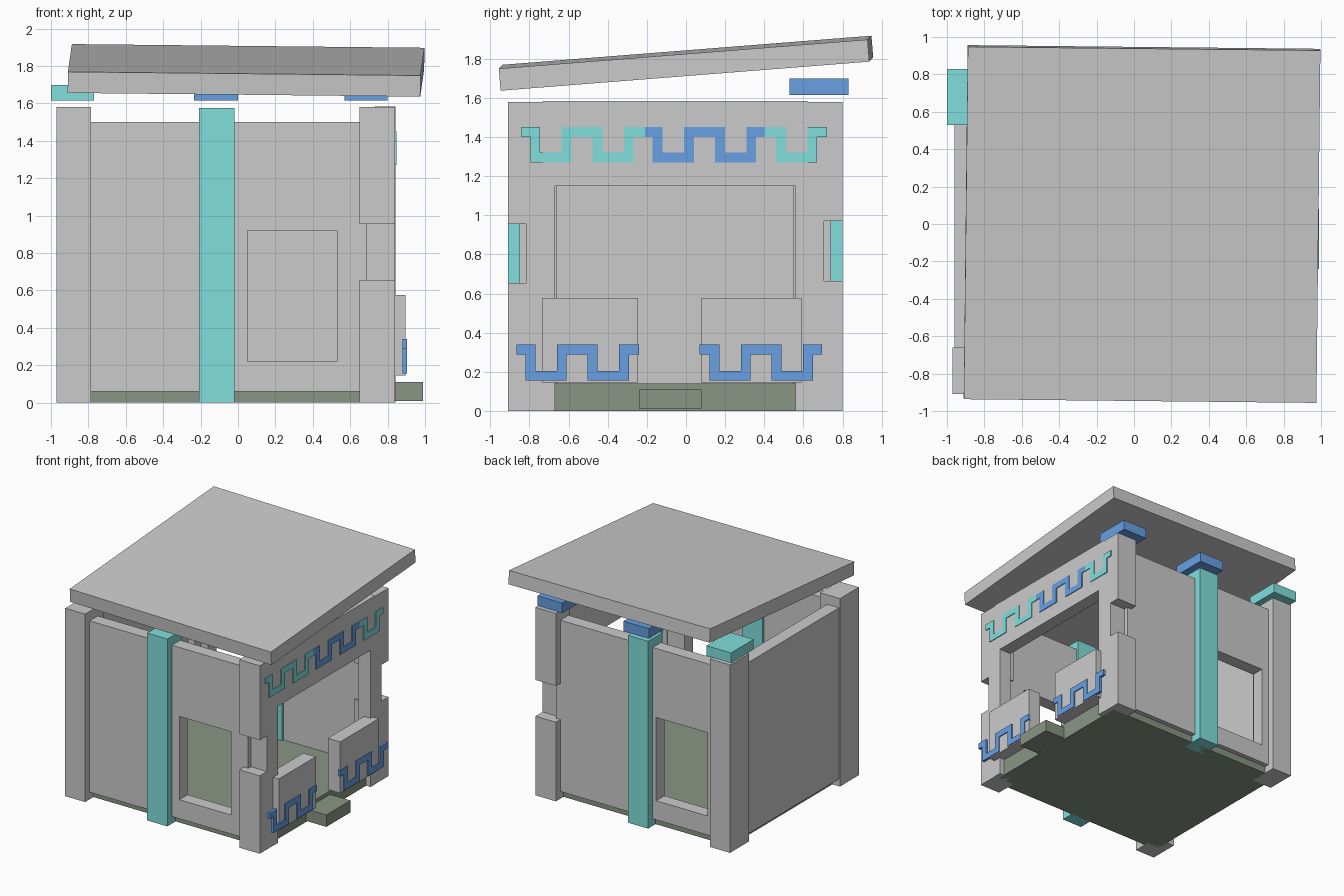
import bpy, bmesh, math

if "Cube" in bpy.data.objects:
    bpy.data.objects.remove(bpy.data.objects["Cube"])

def material(name, rgb):
    m = bpy.data.materials.new(name)
    m.diffuse_color = (*rgb, 1)
    m.use_nodes = True
    m.node_tree.nodes["Principled BSDF"].inputs["Base Color"].default_value = m.diffuse_color
    return m

CYAN = material("cyan_paint", (0.22, 0.74, 0.72))
BLUE = material("blue_paint", (0.14, 0.35, 0.77))
FLOOR = material("floor_stone", (0.25, 0.30, 0.235))

def boxes(name, parts, mat=None):
    """One object from a list of (x0, x1, y0, y1, z0, z1) boxes."""
    bm = bmesh.new()
    for x0, x1, y0, y1, z0, z1 in parts:
        vs = bmesh.ops.create_cube(bm, size=1)["verts"]
        bmesh.ops.scale(bm, vec=(x1 - x0, y1 - y0, z1 - z0), verts=vs)
        bmesh.ops.translate(bm, vec=((x0 + x1) / 2, (y0 + y1) / 2, (z0 + z1) / 2), verts=vs)
    me = bpy.data.meshes.new(name)
    bm.to_mesh(me)
    bm.free()
    ob = bpy.data.objects.new(name, me)
    bpy.context.collection.objects.link(ob)
    if mat:
        me.materials.append(mat)
    return ob

def cut(ob, box):
    cutter = boxes(ob.name + "_cutter", [box])
    cutter.hide_render = True
    cutter.hide_viewport = True
    mod = ob.modifiers.new("opening", "BOOLEAN")
    mod.operation = "DIFFERENCE"
    mod.solver = "EXACT"
    mod.object = cutter

def extrude_x(name, outline, x0, x1, mat):
    """Closed (y, z) outline extruded along x."""
    bm = bmesh.new()
    face = bm.faces.new([bm.verts.new((x0, y, z)) for y, z in outline])
    ext = bmesh.ops.extrude_face_region(bm, geom=[face])["geom"]
    bmesh.ops.translate(bm, vec=(x1 - x0, 0, 0),
                        verts=[g for g in ext if isinstance(g, bmesh.types.BMVert)])
    bmesh.ops.recalc_face_normals(bm, faces=bm.faces)
    me = bpy.data.meshes.new(name)
    bm.to_mesh(me)
    bm.free()
    me.materials.append(mat)
    bpy.context.collection.objects.link(bpy.data.objects.new(name, me))

def meander(name, y0, y1, first, teeth, z0, z1, x0, x1, mat, pitch=0.318, w=0.21, t=0.05):
    """Square wave ribbon: U-shaped teeth hanging from a top line."""
    lower = [(y0, z1 - t)]
    upper = [(y0, z1)]
    for i in range(teeth):
        a = first + i * pitch
        b = a + w
        lower += [(a, z1 - t), (a, z0), (b, z0), (b, z1 - t)]
        upper += [(a + t, z1), (a + t, z0 + t), (b - t, z0 + t), (b - t, z1)]
    lower.append((y1, z1 - t))
    upper.append((y1, z1))
    extrude_x(name, lower + upper[::-1], x0, x1, mat)

# Floor and doorstep
boxes("floor", [(-0.9, 0.80, -0.80, 0.70, 0, 0.14)], FLOOR)
boxes("doorstep", [(0.70, 0.99, -0.24, 0.08, 0.01, 0.11)], FLOOR)

# Front and back walls, each with a window
front = boxes("front_wall", [(-0.90, 0.69, -0.85, -0.74, 0.06, 1.50)])
cut(front, (0.05, 0.53, -1.0, -0.6, 0.22, 0.92))
back = boxes("back_wall", [(-0.90, 0.69, 0.63, 0.74, 0.06, 1.50)])
cut(back, (-0.72, -0.24, 0.5, 0.9, 0.22, 0.92))

# Left wall, and right wall with the big opening
boxes("left_wall", [(-0.96, -0.85, -0.80, 0.70, 0.06, 1.50)])
right = boxes("right_wall", [(0.73, 0.842, -0.73, 0.62, 0.0, 1.585)])
cut(right, (0.5, 1.0, -0.67, 0.56, -0.2, 1.15))

# Left corner posts
boxes("left_front_post", [(-0.97, -0.785, -0.91, -0.66, 0, 1.58)])
boxes("left_back_post", [(-0.97, -0.785, 0.55, 0.80, 0, 1.58)])

# Right corner posts with a notch halfway up
for name, ya, yb, na, nb, za, zb in (
        ("right_front_post", -0.91, -0.73, -0.815, -0.73, 0.655, 0.955),
        ("right_back_post", 0.62, 0.80, 0.62, 0.705, 0.665, 0.97)):
    boxes(name, [(0.65, 0.84, ya, yb, 0, za), (0.69, 0.84, na, nb, za, zb),
                 (0.65, 0.84, ya, yb, zb, 1.58)])

# Middle pillars on front and back
boxes("front_pillar", [(-0.208, -0.02, -0.91, -0.72, 0, 1.575)], CYAN)
boxes("back_pillar", [(-0.208, -0.02, 0.61, 0.80, 0, 1.575)], CYAN)

# Caps under the rear of the roof
for name, x0, x1, mat in (("left_cap", -1.0, -0.77, CYAN),
                          ("middle_cap", -0.235, 0.0, BLUE),
                          ("right_cap", 0.57, 0.80, BLUE)):
    boxes(name, [(x0, x1, 0.53, 0.83, 1.615, 1.70)], mat)

# Counter blocks either side of the doorway
boxes("front_counter", [(0.78, 0.895, -0.735, -0.245, 0.145, 0.577)])
boxes("back_counter", [(0.78, 0.895, 0.08, 0.59, 0.145, 0.577)])

# Meander trims above the opening and on the counters
for name, y0, y1, first, teeth, mat in (
        ("upper_trim_front", -0.84, -0.21, -0.795, 2, CYAN),
        ("upper_trim_middle", -0.21, 0.40, -0.17, 2, BLUE),
        ("upper_trim_back", 0.40, 0.72, 0.46, 1, CYAN)):
    meander(name, y0, y1, first, teeth, 1.27, 1.45, 0.82, 0.848, mat)
meander("lower_trim_front", -0.865, -0.24, -0.82, 2, 0.155, 0.34, 0.88, 0.903, BLUE)
meander("lower_trim_back", 0.07, 0.695, 0.12, 2, 0.155, 0.34, 0.88, 0.903, BLUE)

# Tilted roof slab
w, d, h = 1.885, 1.89, 0.113
roof = boxes("roof", [(-w / 2, w / 2, -d / 2, d / 2, -h / 2, h / 2)])
roof.location = (0.043, 0, 1.777)
roof.rotation_euler = [math.radians(a) for a in (4.5, 0.6, -0.6)]
